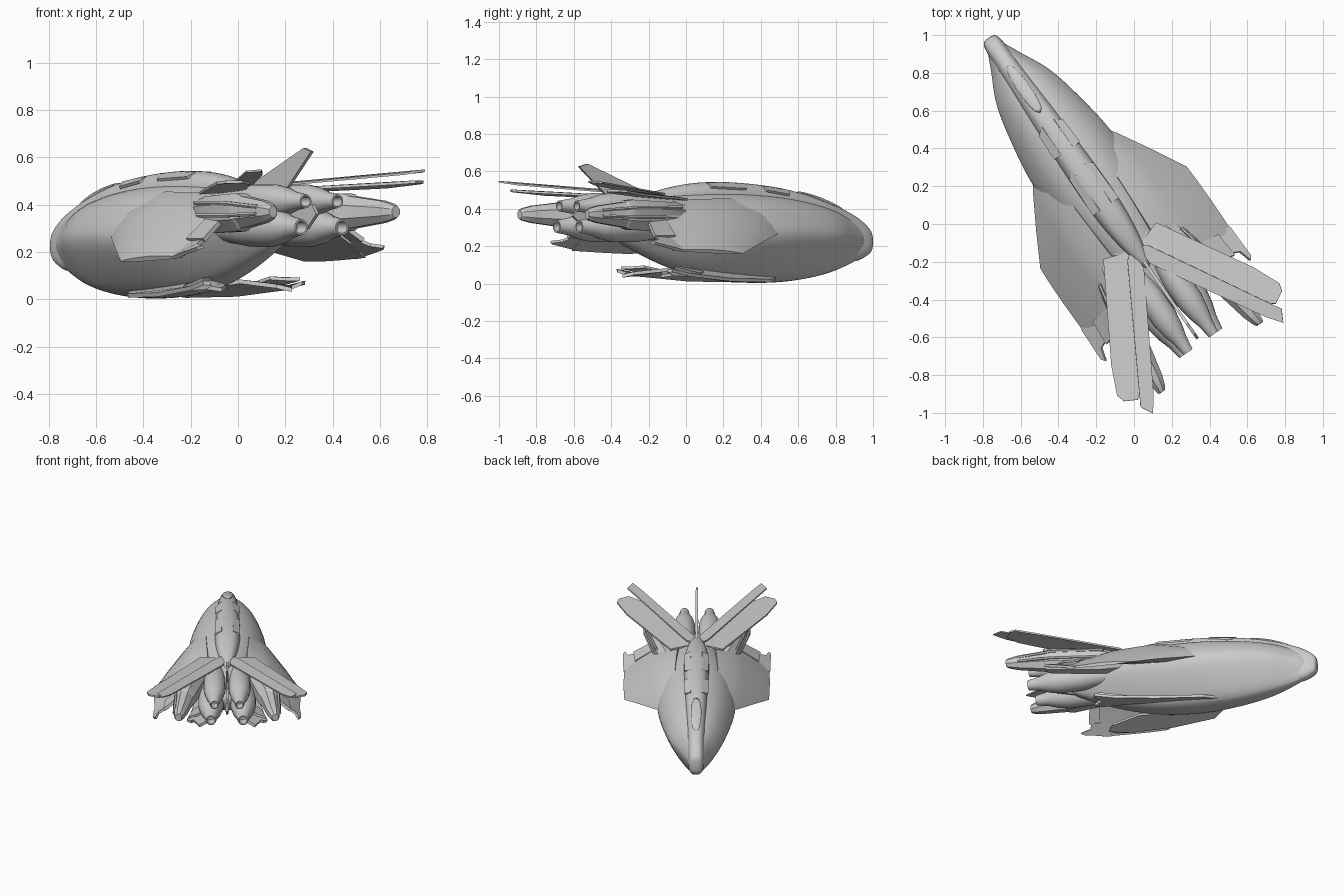
import bpy, bmesh, math
from mathutils import Matrix, Vector

# Ship is built along local +Y (nose) and X (span), then turned into place
PLACE = Matrix.Translation((-0.057, -0.04, 0)) @ Matrix.Rotation(math.radians(34.8), 4, 'Z')


def finish(name, bm, mirror=False, subsurf=0, angle=35):
    bmesh.ops.recalc_face_normals(bm, faces=bm.faces)
    me = bpy.data.meshes.new(name)
    bm.to_mesh(me)
    bm.free()
    ob = bpy.data.objects.new(name, me)
    bpy.context.collection.objects.link(ob)
    ob.matrix_world = PLACE
    bpy.ops.object.select_all(action='DESELECT')
    ob.select_set(True)
    bpy.context.view_layer.objects.active = ob
    bpy.ops.object.shade_smooth_by_angle(angle=math.radians(angle))
    if subsurf:
        m = ob.modifiers.new("smooth", 'SUBSURF')
        m.levels = m.render_levels = subsurf
    if mirror:
        m = ob.modifiers.new("mirror", 'MIRROR')
        m.use_mirror_merge = False
    return ob


def skin(name, rings, **kw):
    bm = bmesh.new()
    vr = [[bm.verts.new(p) for p in r] for r in rings]
    n = len(vr[0])
    for a, b in zip(vr, vr[1:]):
        for i in range(n):
            bm.faces.new((a[i], a[(i + 1) % n], b[(i + 1) % n], b[i]))
    bm.faces.new(vr[0])
    bm.faces.new(vr[-1])
    return finish(name, bm, **kw)


def loft(name, stations, n=16, e=1.0, turn=0.0, prof=None, **kw):
    """stations: (y, x, z_mid, half_width, up, down); e<1 is boxier, prof is a custom unit section"""
    if prof is None:
        prof = []
        for i in range(n):
            t = 2 * math.pi * (i + turn) / n
            c, s = math.cos(t), math.sin(t)
            prof.append((math.copysign(abs(c) ** e, c), math.copysign(abs(s) ** e, s)))
    rings = [[(x + px * w, y, z + pz * (up if pz > 0 else dn)) for px, pz in prof]
             for y, x, z, w, up, dn in stations]
    return skin(name, rings, **kw)


def plate(name, outline, thick=0.012, mirror=True):
    """thin plate from an (x, y, z) outline"""
    pts = [Vector(p) for p in outline]
    nrm = Vector((0, 0, 0))
    for i in range(1, len(pts) - 1):
        nrm += (pts[i] - pts[0]).cross(pts[i + 1] - pts[0])
    off = nrm.normalized() * thick / 2
    return skin(name, [[p - off for p in pts], [p + off for p in pts]],
                mirror=mirror, angle=20)


# Main hull: sloping shoulders with a firm edge, sides tucking in to a narrow belly
half = [(.4, .93), (.74, .68), (.97, .28), (1.03, .04), (.95, -.2), (.74, -.52), (.5, -.82), (.28, -1.0)]
section = [(0, 1)] + half + [(0, -1.02)] + [(-x, z) for x, z in reversed(half)]
hull = [(1.22, .04, .30, .22, .15), (1.08, .092, .365, .235, .095), (.95, .172, .415, .25, .05),
        (.72, .218, .465, .255, .012), (.47, .26, .49, .25, .002), (.20, .25, .50, .26, .022),
        (-.05, .20, .485, .29, .08), (-.30, .13, .45, .32, .18), (-.50, .06, .40, .35, .28)]
loft("hull", [(y, 0, zm, w, zt - zm, zm - zb) for y, w, zt, zm, zb in hull], prof=section, subsurf=2)

# Spine with the cockpit nose
spine = [(1.25, .028, .265, .18), (1.235, .045, .295, .155), (1.19, .054, .335, .13), (1.12, .058, .38, .10),
         (.95, .068, .445, .2), (.72, .078, .508, .25), (.45, .085, .54, .3), (.20, .09, .55, .34),
         (0, .075, .53, .36), (-.15, .045, .495, .38), (-.24, .012, .47, .42)]
loft("spine", [(y, 0, (t + b) / 2, w, (t - b) / 2, (t - b) / 2) for y, w, t, b in spine],
     n=16, e=.75, subsurf=2)

# Canopy and roof panels
loft("canopy", [(1.08, 0, .385, .015, .012, .02), (1.0, 0, .42, .035, .014, .03),
                (.88, 0, .463, .04, .012, .03), (.76, 0, .493, .02, .008, .02)], n=12, subsurf=1)
for k, (y0, y1, z0, z1) in enumerate([(.70, .52, .494, .517), (.42, .16, .526, .536)]):
    plate(f"roof_panel_{k}", [(.035, y0, z0), (.075, y0 - .03, z0 - .022),
                              (.08, y1, z1 - .022), (.035, y1, z1)], .012)

# Drooping wings: (x, y_lead, y_trail, z_lead, z_trail, thickness)
rings = []
for x, yl, yt, zl, zt, th in [(.10, .66, -.28, .32, .40, .10), (.20, .55, -.31, .29, .375, .085),
                              (.27, .45, -.335, .26, .335, .065), (.38, .26, -.36, .21, .255, .04),
                              (.472, .09, -.365, .16, .178, .014)]:
    ring = []
    for f, h in [(0, 0), (.08, .4), (.2, .72), (.45, 1), (.75, .7), (1, .1), (1, -.2), (.6, -.4), (.25, -.4)]:
        ring.append((x + h * th * .4, yl + (yt - yl) * f, zl + (zt - zl) * f + h * th))
    rings.append(ring)
skin("wing", rings, mirror=True, angle=45)
plate("wing_tip_flap", [(.40, -.30, .235), (.475, -.30, .175), (.48, -.49, .215), (.465, -.51, .222),
                        (.445, -.44, .23), (.40, -.42, .25)], .015)
plate("wing_rear_flap", [(.27, -.28, .345), (.40, -.30, .25), (.41, -.44, .25), (.28, -.40, .345)], .02)

# Broad upper tail blades and narrow blades above them
plate("tail_blade_broad", [(.05, -.10, .46), (.17, -.06, .45), (.457, -.547, .475), (.523, -.696, .492),
                           (.51, -.74, .496), (.445, -.775, .497), (.37, -.72, .49), (.05, -.22, .46)], .012)
plate("tail_blade_narrow", [(.02, -.10, .48), (.07, -.14, .48), (.455, -.815, .54), (.42, -.88, .545),
                            (.36, -.80, .53), (.02, -.22, .475)], .009)

# Centre fins
plate("centre_fin", [(0, -.08, .46), (0, -.18, .475), (0, -.595, .64), (0, -.65, .625), (0, -.46, .46),
                     (0, -.45, .36), (0, -.1, .40)], .016, mirror=False)
plate("lower_centre_fin", [(0, -.40, .40), (0, -.66, .40), (0, -.69, .36), (0, -.62, .30), (0, -.40, .24)],
      .016, mirror=False)

# Four engines with open nozzles
for name, x, z, k in [("upper_engine", .082, .415, .85), ("lower_engine", .105, .305, 1.0)]:
    prof = [(0, .03), (-.15, .06), (-.35, .083), (-.50, .083), (-.58, .068), (-.64, .048), (-.70, .037),
            (-.72, .034), (-.72, .026), (-.66, .022)]
    loft(name, [(y, x, z, r * k, r * k, r * k) for y, r in prof], n=24, mirror=True)

# Boxy outboard nacelles, splayed and tapering to the back
loft("nacelle", [(.0, .15, .36, .05, .05, .06), (-.18, .20, .365, .08, .075, .095),
                 (-.50, .268, .37, .072, .085, .09), (-.54, .275, .37, .066, .08, .084),
                 (-.55, .277, .37, .06, .072, .076), (-.74, .304, .37, .044, .05, .05),
                 (-.80, .313, .37, .03, .035, .035), (-.815, .316, .37, .022, .026, .026)],
     n=8, turn=.5, mirror=True, angle=25)
for k in range(2):
    a = math.radians(-10 + 35 * k)
    loft(f"nacelle_rib_{k}", [(y, x + math.cos(a) * r * .85, .37 + math.sin(a) * r, .01, .01, .01)
                              for y, x, r in [(-.16, .195, .09), (-.5, .268, .085), (-.73, .303, .05)]],
         n=6, mirror=True)

# Ventral blades beneath the belly, sloping down and outward
plate("ventral_blade", [(.08, .58, .03), (.15, .50, .015), (.205, .20, .02), (.24, -.08, .045),
                        (.262, -.22, .07), (.235, -.235, .068), (.22, -.18, .05), (.18, -.24, .04),
                        (.13, -.20, .055), (.08, .0, .075)], .018)
plate("ventral_tip", [(.16, .05, .06), (.225, -.02, .05), (.25, -.20, .085), (.2, -.17, .085), (.15, -.12, .09)],
      .014)
